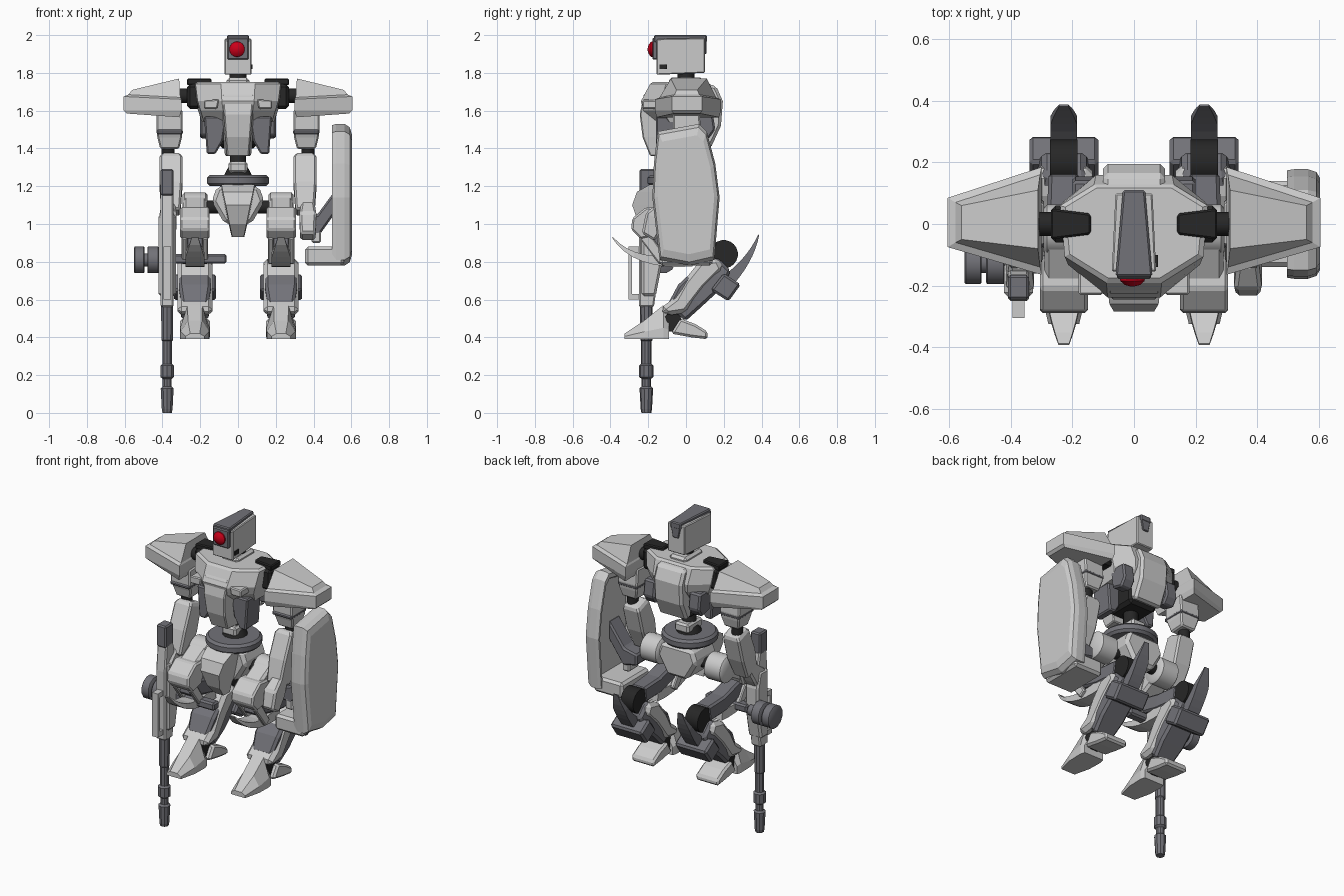
import bpy, bmesh, math
from mathutils import Vector


def material(name, c):
    m = bpy.data.materials.new(name)
    m.diffuse_color = (*c, 1)
    return m


DARK = material("dark_grey", (0.17, 0.17, 0.19))
BLACK = material("black", (0.02, 0.02, 0.02))
RED = material("red", (0.6, 0.0, 0.01))
X = Vector((1, 0, 0))


def loft(name, rings, mat=None, bev=0):
    """Skin through rings of equal point count, capped at both ends."""
    bm = bmesh.new()
    vs = [[bm.verts.new(p) for p in r] for r in rings]
    n = len(rings[0])
    for a, b in zip(vs, vs[1:]):
        for i in range(n):
            j = (i + 1) % n
            bm.faces.new((a[i], a[j], b[j], b[i]))
    bm.faces.new(vs[0])
    bm.faces.new(vs[-1])
    bmesh.ops.recalc_face_normals(bm, faces=bm.faces)
    me = bpy.data.meshes.new(name)
    bm.to_mesh(me)
    bm.free()
    ob = bpy.data.objects.new(name, me)
    bpy.context.collection.objects.link(ob)
    if mat:
        me.materials.append(mat)
    if bev:
        m = ob.modifiers.new("bevel", 'BEVEL')
        m.width, m.segments, m.limit_method = bev, 1, 'ANGLE'
    return ob


def prism(name, pts, a, b, mat=None, bev=0, axis='x'):
    put = {'x': lambda u, v, t: (t, u, v), 'y': lambda u, v, t: (u, t, v), 'z': lambda u, v, t: (u, v, t)}[axis]
    return loft(name, [[put(u, v, t) for u, v in pts] for t in (a, b)], mat, bev)


def box(name, x, y, z, mat=None, bev=0):
    return prism(name, [(x[0], y[0]), (x[1], y[0]), (x[1], y[1]), (x[0], y[1])], z[0], z[1], mat, bev, 'z')


def beam(name, x, stations, mat=None, bev=0):
    """Limb in the yz plane; stations are (y, z, width, depth)."""
    p = [Vector((x, s[0], s[1])) for s in stations]
    n = (p[-1] - p[0]).normalized().cross(X)
    return loft(name, [[q + X * i * s[2] / 2 + n * j * s[3] / 2 for i, j in ((-1, -1), (1, -1), (1, 1), (-1, 1))]
                       for q, s in zip(p, stations)], mat, bev)


def turned(name, c, profile, axis, n=16, mat=None):
    """Revolve (position along axis, radius) about a line through c."""
    rings = []
    for t, r in profile:
        ring = []
        for k in range(n):
            w = math.tau * (k + 0.5) / n
            u, v = r * math.cos(w), r * math.sin(w)
            o = {'x': (t, u, v), 'y': (u, t, v), 'z': (u, v, t)}[axis]
            ring.append(Vector(c) + Vector(o))
        rings.append(ring)
    ob = loft(name, rings, mat)
    if n > 11:
        ob.data.shade_smooth()
        ob.data.set_sharp_from_angle(angle=math.radians(40))
    return ob


def blade(name, x, a, b, c, thick, width, mat):
    """Curved spike from tip a to root c."""
    rings = []
    for k in range(9):
        t = k / 8
        q = [(1-t)**2*a[i] + 2*t*(1-t)*b[i] + t*t*c[i] for i in (0, 1)]
        d = Vector([(1-t)*(b[i]-a[i]) + t*(c[i]-b[i]) for i in (0, 1)]).normalized()
        h = thick * (0.08 + 0.92 * t)
        w = width * min(1, 0.35 + 1.8 * t) / 2
        rings.append([(x + i*w, q[0] - d.y*h*j, q[1] + d.x*h*j) for i, j in ((-1, -.5), (1, -.5), (1, .5), (-1, .5))])
    return loft(name, rings, mat)


# Head with single eye
loft("head", [[(s * w, y, z) for s, z in ((-1, t), (1, t), (1, b), (-1, b))]
              for w, y, t, b in ((.072, -.155, 1.98, 1.79), (.06, .1, 1.985, 1.80))], None, .005)
prism("head_crest", [(-.06, -.17), (.06, -.17), (.036, .11), (-.036, .11)], 1.96, 2.0, DARK, .006, 'z')
box("face_plate", (-.056, .056), (-.178, -.12), (1.87, 1.985), DARK, .006)
prism("head_back_panel", [(-.036, 1.98), (.036, 1.98), (.02, 1.9), (-.02, 1.9)], .08, .108, DARK, .004, 'y')
turned("eye", (-.005, -.165, 1.925), [(0, .042), (-.02, .04), (-.033, .025), (-.038, .006)], 'y', 20, RED)
box("jaw_sensor", (.05, .078), (-.14, -.1), (1.82, 1.845), BLACK)
turned("neck", (0, 0, 1.72), [(0, .05), (.09, .045)], 'z', 12, BLACK)
box("collar", (-.06, .06), (-.09, .09), (1.72, 1.775), None, .015)

# Chest
plan = [(-.09, -.225), (.09, -.225), (.225, -.125), (.24, .07), (.13, .15), (-.13, .15), (-.24, .07), (-.225, -.125)]
loft("chest", [[(u * a, v * b, z) for u, v in plan]
               for z, a, b in ((1.54, .8, .7), (1.6, .88, 1.0), (1.65, .95, 1.06), (1.74, 1, .85), (1.752, .93, .78))])
loft("chest_centre", [[(-w, f, z), (w, f, z), (w * 1.2, -.1, z), (-w * 1.2, -.1, z)] for z, w, f in
                      ((1.75, .085, -.175), (1.68, .082, -.225), (1.58, .074, -.245), (1.46, .066, -.23), (1.36, .058, -.19))], None, .006)
prism("back_plate", [(.08, 1.75), (.16, 1.73), (.195, 1.65), (.185, 1.52), (.13, 1.4), (.08, 1.42)], -.1, .1, None, .015)
box("abdomen", (-.1, .1), (-.12, .09), (1.4, 1.56), BLACK, .02)
turned("waist_joint", (0, -.03, 1.25), [(0, .08), (.04, .06), (.06, .045), (.16, .045)], 'z', 12, BLACK)
box("waist_block", (-.05, .05), (-.1, .05), (1.27, 1.33), None, .012)
turned("waist_disc", (0, -.04, 1.2), [(0, .15), (.015, .165), (.045, .165), (.06, .15)], 'z', 24, DARK)

# Pelvis
loft("front_skirt", [[(-w, f, z), (w, f, z), (w * 1.1, b, z), (-w * 1.1, b, z)] for z, w, f, b in
                     ((.93, .03, -.19, -.13), (1.0, .045, -.25, -.13), (1.1, .065, -.285, -.08), (1.17, .08, -.26, 0), (1.21, .088, -.19, .04))])
prism("pelvis", [(-.11, 1.2), (.11, 1.2), (.14, 1.12), (.07, 1.0), (-.07, 1.0), (-.14, 1.12)], -.12, .1, None, .02, 'y')
turned("hip_axle", (0, -.02, 1.09), [(-.2, .035), (.2, .035)], 'x', 16, BLACK)

for s, side in ((-1, "right"), (1, "left")):
    # Chest side details
    P = lambda pts: [(s * u, v) for u, v in pts]
    prism(side + "_ribs", P([(.06, 1.57), (.18, 1.57), (.165, 1.37), (.12, 1.37), (.08, 1.44)]), -.16, -.02, DARK, .008, 'y')
    prism(side + "_chest_vent", P([(.1, 1.66), (.18, 1.655), (.18, 1.61), (.11, 1.61)]), -.23, -.12, None, .006, 'y')
    prism(side + "_back_pod", [(.02, 1.6), (.14, 1.6), (.155, 1.5), (.12, 1.45), (.04, 1.47)], s*.12, s*.2, DARK, .01)
    # Shoulder
    prism(side + "_shoulder_hinge", P([(.14, -.03), (.15, -.035), (.27, -.05), (.27, .05), (.15, .035), (.14, .03)]), 1.735, 1.77, BLACK, .006, 'z')
    box(side + "_shoulder_block", sorted((s*.2, s*.27)), (-.06, .06), (1.61, 1.74), BLACK, .015)
    turned(side + "_shoulder_axle", (0, 0, 1.68), [(s*.22, .04), (s*.36, .04)], 'x', 12, BLACK)
    loft(side + "_shoulder_pad", [[(s*x, y, z) for x, y, z in r] for r in (
        ((.31, -.155, 1.565), (.59, -.065, 1.585), (.59, .075, 1.585), (.31, .175, 1.565)),
        ((.3, -.165, 1.6), (.605, -.075, 1.6), (.605, .085, 1.6), (.3, .185, 1.6)),
        ((.3, -.165, 1.66), (.605, -.075, 1.675), (.605, .085, 1.675), (.3, .185, 1.66)),
        ((.305, -.14, 1.67), (.58, -.06, 1.685), (.58, .07, 1.685), (.305, .16, 1.67)),
        ((.312, -.08, 1.77), (.56, -.05, 1.71), (.56, .06, 1.71), (.312, .11, 1.77)))])
    # Arm
    beam(side + "_upper_arm", s*.362, [(0, 1.6, .138, .14), (.005, 1.5, .138, .15), (.01, 1.46, .13, .13), (.01, 1.4, .1, .1)], None, .008)
    box(side + "_arm_band", sorted((s*.292, s*.432)), (-.077, .08), (1.475, 1.5), DARK, .008)
    turned(side + "_elbow", (s*.37, .01, 1.34), [(0, .035), (.08, .035)], 'z', 12, BLACK)
    beam(side + "_forearm", s*.355, [(.01, 1.365, .09, .09), (0, 1.34, .12, .12), (-.05, 1.2, .12, .14), (-.1, 1.06, .1, .11)], None, .01)
    beam(side + "_hand", s*.37, [(-.1, 1.1, .07, .08), (-.16, 1.03, .09, .12), (-.2, .93, .08, .08)], None, .012)

    # Thigh, knee and knee blade
    x = s * .228
    turned(side + "_hip_drum", (x, -.02, 1.085), [(-.066, .07), (-.055, .084), (.055, .084), (.066, .07)], 'x', 20)
    beam(side + "_thigh", x, [(-.02, 1.1, .125, .13), (-.2, 1.0, .125, .13)], None, .015)
    prism(side + "_thigh_armour", [(-.1, 1.08), (-.21, 1.09), (-.285, 1.03), (-.29, .97), (-.24, .92), (-.15, .94)], x-.078, x+.078, None, .01)
    beam(side + "_knee_link", x, [(-.2, .92, .1, .1), (0, .87, .11, .1), (.16, .86, .1, .1)], DARK, .012)
    blade(side + "_knee_blade", x, (-.39, .93), (-.27, .77), (.03, .81), .07, .1, None)
    for k in (-1, 1):
        beam(side + "_knee_strut", x + k*.055, [(-.22, .94, .03, .06), (-.12, .8, .03, .05)], None, .006)
    # Rear joint and horn
    turned(side + "_rear_joint", (x, .2, .84), [(-.045, .075), (.045, .075)], 'x', 20, BLACK)
    blade(side + "_rear_horn", x, (.385, .943), (.34, .8), (.2, .68), .075, .085, DARK)
    # Shin and calf
    beam(side + "_shin", x, [(.2, .79, .14, .1), (.15, .74, .17, .17), (.02, .62, .17, .17), (-.05, .53, .14, .13)], DARK, .015)
    prism(side + "_shin_guard", [(.17, .82), (.07, .8), (-.01, .7), (-.06, .61), (-.14, .55), (-.1, .515), (.0, .53), (.1, .66), (.2, .76)],
          x-.093, x+.093, None, .022)
    prism(side + "_calf_pod", [(.2, .74), (.29, .68), (.225, .59), (.13, .65)], x-.112, x+.112, DARK, .012)
    # Foot
    turned(side + "_ankle", (x, -.07, .48), [(-.05, .05), (.05, .05)], 'x', 16, BLACK)
    box(side + "_ankle_post", (x-.035, x+.035), (-.1, -.03), (.43, .55), BLACK, .01)
    loft(side + "_toe", [[(x-w, y, .39), (x+w, y, .39), (x+w, y, m), (x+w*.5, y, t), (x-w*.5, y, t), (x-w, y, m)]
                         for y, w, m, t in ((-.325, .05, .405, .42), (-.22, .075, .43, .49), (-.12, .078, .45, .57), (-.09, .07, .44, .5))])
    prism(side + "_heel", [(-.08, .42), (-.03, .5), (.05, .47), (.115, .43), (.115, .39), (.03, .4)], x-.08, x+.08, None, .012)

# Shield: hollow dished plate with bottom flange and bracket
shield_y_z = [(-.15, 1.49), (.07, 1.53), (.11, 1.49), (.155, 1.32), (.178, 1.14), (.15, .81), (.02, .78), (-.14, .81), (-.178, 1.14), (-.17, 1.32)]
loft("shield", [[(x, y * k, 1.155 + (z - 1.155) * k) for y, z in shield_y_z]
                for x, k in ((.53, .84), (.497, .9), (.497, .98), (.52, 1), (.565, 1), (.592, .95), (.604, .84))])
box("shield_flange", (.355, .56), (-.14, .14), (.78, .88), None, .015)
prism("shield_bracket", [(.33, 1.03), (.42, 1.05), (.53, 1.2), (.53, 1.08), (.43, .94), (.33, .96)], -.08, .03, DARK, .01, 'y')
box("shield_grip", (.39, .44), (-.08, .02), (.9, .97), None, .008)

# Long gun held barrel-down
gx, gy = -.375, -.21
turned("gun_barrel", (gx, gy, 0), [(0, .026), (.02, .03), (.13, .036), (.14, .025), (.18, .025), (.19, .038), (.25, .038),
                                   (.26, .027), (.38, .027), (.385, .032), (.6, .034)], 'z', 10, DARK)
prism("gun_body", [(-.25, .56), (-.17, .56), (-.15, .7), (-.13, .85), (-.13, 1.0), (-.165, 1.17), (-.235, 1.17), (-.25, 1.0)],
      gx-.034, gx+.034, None, .008)
box("gun_stock", (gx-.034, gx+.034), (-.245, -.165), (1.15, 1.29), DARK, .008)
prism("gun_receiver", [(-.235, .62), (-.16, .62), (-.125, .8), (-.125, .95), (-.15, 1.05), (-.235, 1.05)], gx-.047, gx+.047, None, .012)
box("gun_guard_bar", (gx-.02, gx+.02), (-.305, -.285), (.6, .88))
for z in (.6, .85):
    box("gun_guard_end", (gx-.02, gx+.02), (-.305, -.22), (z, z + .03))
for a, b in ((-.55, -.495), (-.48, -.42)):
    turned("gun_drum", (0, -.125, .81), [(a, .068), (a + .004, .073), (b - .004, .073), (b, .068)], 'x', 12, DARK)
turned("gun_drum_axle", (0, -.125, .81), [(-.54, .035), (-.37, .035)], 'x', 12, DARK)
box("gun_side_grip", (-.36, -.06), (-.16, -.1), (.79, .84), DARK, .01)
